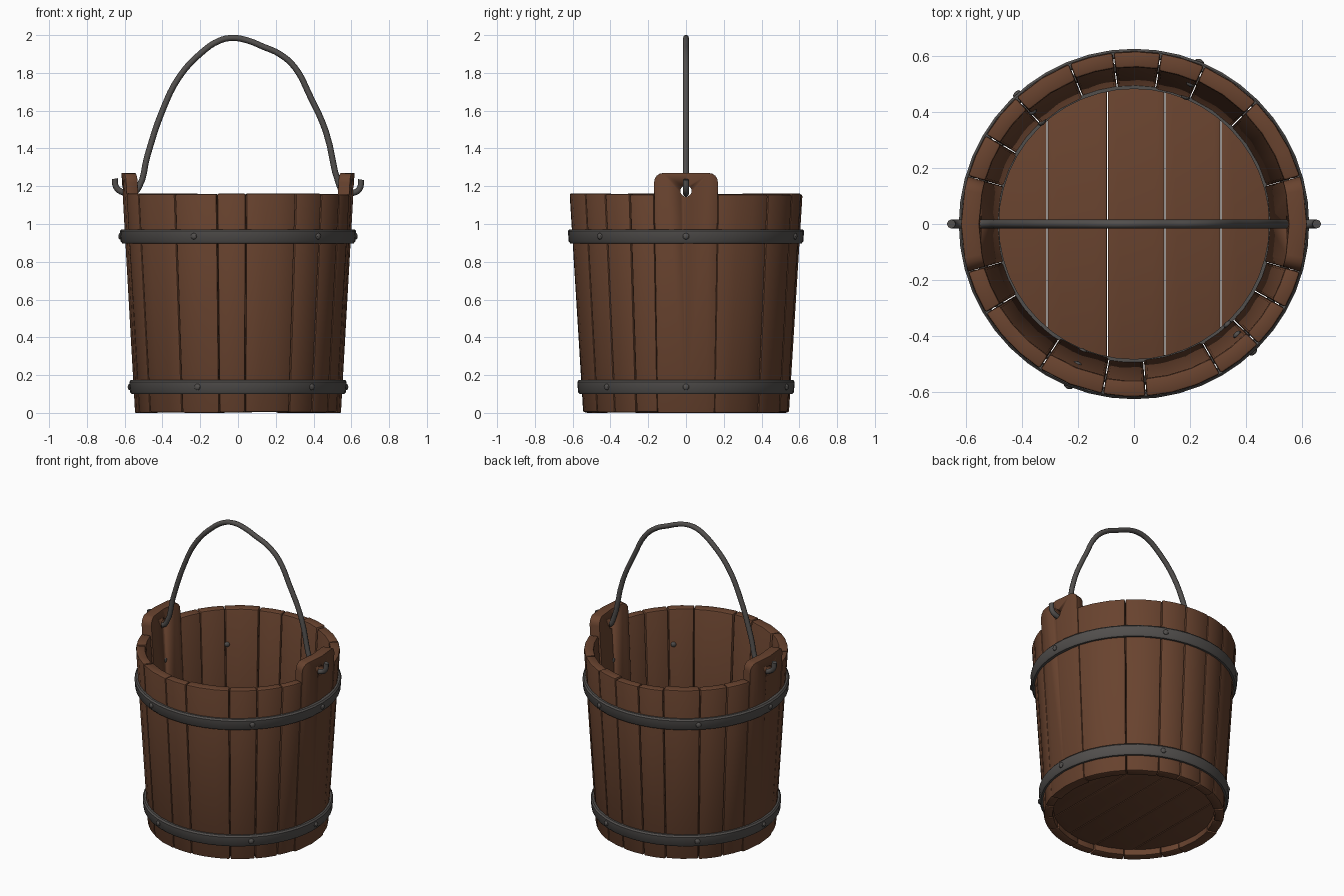
import bpy, bmesh, math, random
from mathutils import Matrix, Vector

if "Cube" in bpy.data.objects:
    bpy.data.objects.remove(bpy.data.objects["Cube"])

random.seed(4)
H = 1.16


def material(name, rgb):
    m = bpy.data.materials.new(name)
    m.diffuse_color = (*rgb, 1)
    m.use_nodes = True
    m.node_tree.nodes["Principled BSDF"].inputs["Base Color"].default_value = m.diffuse_color
    return m


WOOD = material("brown wood", (0.14, 0.056, 0.028))
IRON = material("dark iron", (0.085, 0.079, 0.075))


def radius(z):
    return 0.545 + 0.072 * z / H


def finish(bm, name, mat, angle=35, bevel=0):
    bmesh.ops.recalc_face_normals(bm, faces=bm.faces)
    if bevel:
        edges = [e for e in bm.edges if e.calc_face_angle(0) > 0.75]
        bmesh.ops.bevel(bm, geom=edges, offset=bevel, segments=2, profile=0.5,
                        affect='EDGES', clamp_overlap=True)
    me = bpy.data.meshes.new(name)
    bm.to_mesh(me)
    bm.free()
    me.materials.append(mat)
    ob = bpy.data.objects.new(name, me)
    bpy.context.collection.objects.link(ob)
    smooth(ob, angle)
    return ob


def smooth(ob, angle=35):
    bpy.ops.object.select_all(action='DESELECT')
    ob.select_set(True)
    bpy.context.view_layer.objects.active = ob
    bpy.ops.object.shade_smooth_by_angle(angle=math.radians(angle))


def add_stave(bm, columns, z0, thick):
    """columns: (angle, top z) pairs; makes one solid curved board."""
    rows = []
    for a, z1 in columns:
        c, s = math.cos(a), math.sin(a)
        ring = []
        for z, t in ((z0, 0), (z1, 0), (z1, thick), (z0, thick)):
            r = radius(min(z, H)) - t
            ring.append(bm.verts.new((r * c, r * s, z)))
        rows.append(ring)
    for p, q in zip(rows, rows[1:]):
        for i in range(4):
            j = (i + 1) % 4
            bm.faces.new((p[i], p[j], q[j], q[i]))
    bm.faces.new(rows[0])
    bm.faces.new(rows[-1])


# Wall staves, uneven widths on each side between the two handle staves
GAP = 0.003
bm = bmesh.new()
for seams in ((16, 45, 66, 81, 97, 112, 133, 149, 164),
              (196, 211, 237, 259.5, 274, 300, 316, 331, 344)):
    for a, b in zip(seams, seams[1:]):
        a, b = math.radians(a) + GAP, math.radians(b) - GAP
        n = max(2, round((b - a) / 0.17))
        top = H + random.uniform(-0.006, 0.003)
        cols = [(a + (b - a) * i / n, top) for i in range(n + 1)]
        add_stave(bm, cols, random.uniform(0, 0.006), 0.06 + random.uniform(-0.006, 0.006))
finish(bm, "wall_staves", WOOD, bevel=0.009)

# Taller handle staves with rounded ears and a hole
hw, cr = math.radians(16), 0.05
ca = cr / 0.61
right = [(hw - ca + ca * math.sin(t), 1.27 - cr + cr * math.cos(t))
         for t in (math.radians(d) for d in (0, 22.5, 45, 67.5, 90))]
profile = [(-a, z) for a, z in reversed(right)] + [(0, 1.27)] + right
for side, turn in (("right", 0), ("left", math.pi)):
    bm = bmesh.new()
    add_stave(bm, [(a + turn, z) for a, z in profile], 0, 0.064)
    ear = finish(bm, side + "_handle_stave", WOOD, bevel=0.011)
    bm = bmesh.new()
    bmesh.ops.create_cone(bm, cap_ends=True, segments=16, radius1=0.03, radius2=0.03, depth=0.3,
                          matrix=Matrix.Translation((0.6 * math.cos(turn), 0, 1.175))
                          @ Matrix.Rotation(math.pi / 2, 4, 'Y'))
    cutter = finish(bm, side + "_hole_cutter", WOOD)
    cutter.hide_render = True
    cutter.hide_viewport = True
    mod = ear.modifiers.new("hole", 'BOOLEAN')
    mod.object = cutter
    mod.operation = 'DIFFERENCE'
    mod.solver = 'EXACT'

# Floor planks running front to back
R = 0.487
bm = bmesh.new()
cuts = [-R, -0.31, -0.095, 0.11, 0.31, R]
for x0, x1 in zip(cuts, cuts[1:]):
    x0, x1 = x0 + 0.002, x1 - 0.002
    t0, t1 = math.acos(x0 / R), math.acos(x1 / R)
    arc = [(R * math.cos(t0 + (t1 - t0) * i / 8), R * math.sin(t0 + (t1 - t0) * i / 8))
           for i in range(9)]
    outline = arc + [(x, -y) for x, y in reversed(arc)]
    face = bm.faces.new([bm.verts.new((x, y, 0.04)) for x, y in outline])
    ext = bmesh.ops.extrude_face_region(bm, geom=[face])
    bmesh.ops.translate(bm, vec=(0, 0, 0.06),
                        verts=[g for g in ext["geom"] if isinstance(g, bmesh.types.BMVert)])
finish(bm, "floor_planks", WOOD, bevel=0.003)


def hoop(name, profile, segments=48):
    """Sweeps a closed (radius, z) outline around the bucket."""
    bm = bmesh.new()
    rings = []
    for i in range(segments):
        a = 2 * math.pi * i / segments
        rings.append([bm.verts.new((r * math.cos(a), r * math.sin(a), z)) for r, z in profile])
    for i in range(segments):
        p, q = rings[i], rings[(i + 1) % segments]
        for k in range(len(profile)):
            m = (k + 1) % len(profile)
            bm.faces.new((p[k], p[m], q[m], q[k]))
    return finish(bm, name, IRON)


def rivet(bm, a, r, z):
    m = Matrix.Rotation(a, 4, 'Z') @ Matrix.Translation((r, 0, z)) @ Matrix.Diagonal((0.6, 1, 1, 1))
    bmesh.ops.create_uvsphere(bm, u_segments=10, v_segments=6, radius=0.017, matrix=m)


# Iron bands with rivets whose ends also show inside
for name, z in (("upper", 0.935), ("lower", 0.137)):
    lo, hi = z - 0.037, z + 0.037
    hoop(name + "_band", [(radius(lo) - 0.008, lo), (radius(lo) + 0.012, lo),
                          (radius(lo) + 0.02, lo + 0.01), (radius(hi) + 0.02, hi - 0.01),
                          (radius(hi) + 0.012, hi), (radius(hi) - 0.008, hi)])
    bm = bmesh.new()
    for deg in (0, 68, 132, 180, 248, 313):
        rivet(bm, math.radians(deg), radius(z) + 0.021, z)
        rivet(bm, math.radians(deg), radius(z) - 0.064, z)
    finish(bm, name + "_rivets", IRON)

# Thin ring sealing the floor edge
hoop("floor_ring", [(0.482, 0.095), (0.495, 0.095), (0.495, 0.107), (0.482, 0.107)])

# Bent wire handle hooked through the ears
path = [(-0.652, 1.24), (-0.645, 1.195), (-0.61, 1.168), (-0.555, 1.165), (-0.525, 1.195),
        (-0.48, 1.36), (-0.40, 1.60), (-0.31, 1.78), (-0.19, 1.91), (-0.10, 1.97),
        (-0.03, 1.985), (0.05, 1.972), (0.13, 1.94), (0.22, 1.90), (0.30, 1.83),
        (0.38, 1.68), (0.465, 1.49), (0.535, 1.21), (0.56, 1.168), (0.61, 1.165),
        (0.643, 1.185), (0.652, 1.235)]
cu = bpy.data.curves.new("handle", 'CURVE')
cu.dimensions = '3D'
cu.bevel_depth = 0.016
cu.bevel_resolution = 2
cu.resolution_u = 4
cu.use_fill_caps = True
sp = cu.splines.new('BEZIER')
sp.bezier_points.add(len(path) - 1)
for p, (x, z) in zip(sp.bezier_points, path):
    p.co = Vector((x, 0, z))
    p.handle_left_type = p.handle_right_type = 'AUTO'
cu.materials.append(IRON)
handle = bpy.data.objects.new("handle", cu)
bpy.context.collection.objects.link(handle)
bpy.ops.object.select_all(action='DESELECT')
handle.select_set(True)
bpy.context.view_layer.objects.active = handle
bpy.ops.object.convert(target='MESH')
smooth(bpy.context.view_layer.objects.active, 50)
